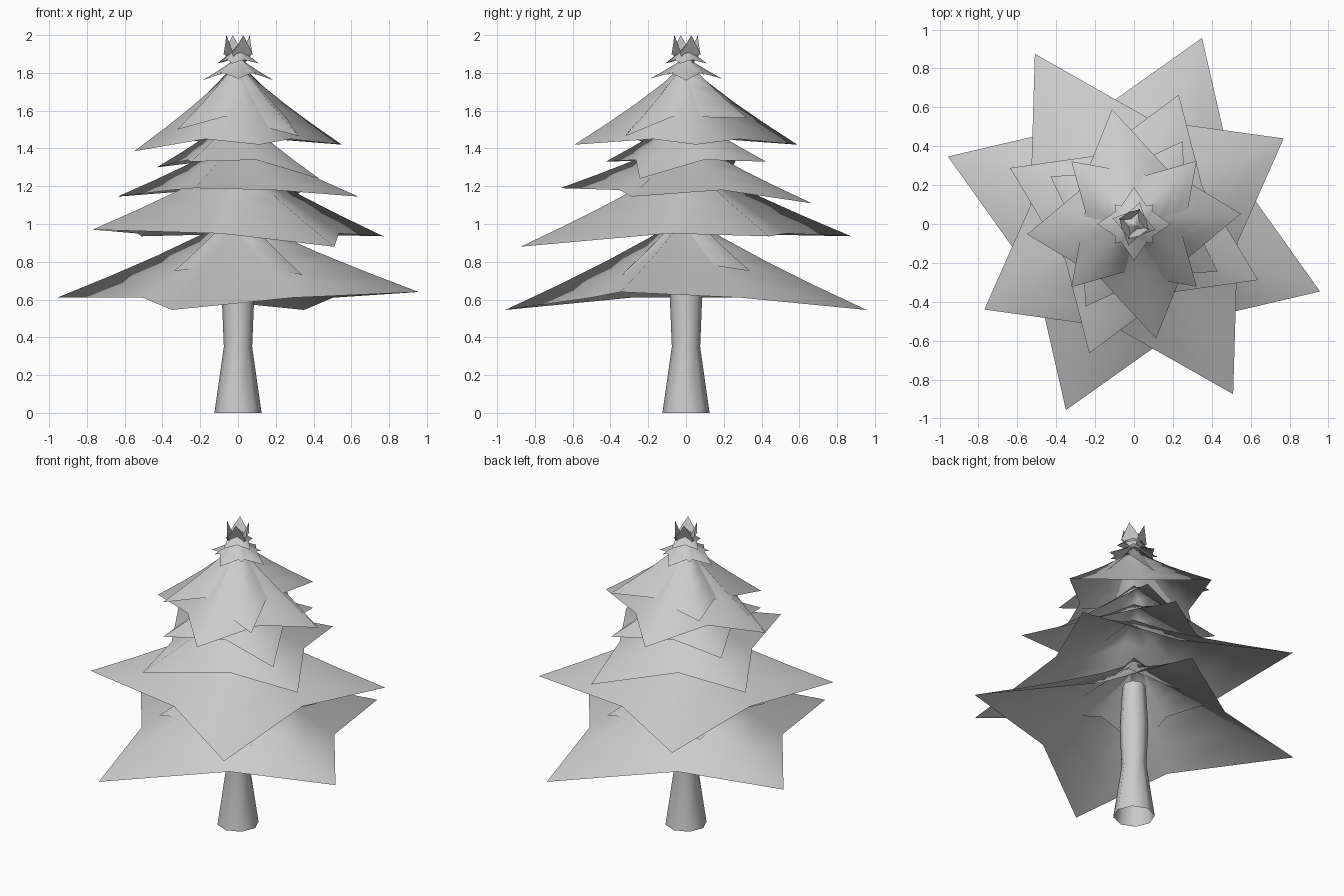
import bpy, bmesh, math
from mathutils import Vector

cube = bpy.data.objects.get("Cube")
if cube:
    bpy.data.objects.remove(cube, do_unlink=True)

grey = bpy.data.materials.new("light_grey")
grey.use_nodes = True
grey.diffuse_color = (0.6, 0.6, 0.6, 1)
grey.node_tree.nodes["Principled BSDF"].inputs["Base Color"].default_value = (0.6, 0.6, 0.6, 1)


def make_object(name, bm):
    bmesh.ops.recalc_face_normals(bm, faces=bm.faces)
    # canopy sheets face outward and upward
    if sum(f.normal.z * f.calc_area() for f in bm.faces) < -1e-4:
        bmesh.ops.reverse_faces(bm, faces=bm.faces)
    for f in bm.faces:
        f.smooth = True
    mesh = bpy.data.meshes.new(name)
    bm.to_mesh(mesh)
    bm.free()
    mesh.materials.append(grey)
    obj = bpy.data.objects.new(name, mesh)
    bpy.context.collection.objects.link(obj)
    return obj


def loft(bm, rings):
    count = len(rings[0])
    for a, b in zip(rings, rings[1:]):
        for i in range(count):
            j = (i + 1) % count
            bm.faces.new((a[i], a[j], b[j], b[i]))


def branch_tier(name, tip_a, tip_b, tip_heights, valley_z, apex, twist=5, pinch=0.57):
    """Four-pointed drooping sheet; tips run clockwise a, b, -a, -b."""
    xy = [Vector(tip_a), Vector(tip_b), -Vector(tip_a), -Vector(tip_b)]
    rim = []
    for i in range(4):
        p, q = xy[i], xy[(i + 1) % 4]
        rim.append((p, tip_heights[i]))
        radius = pinch * (p.length + q.length) / 2
        mid = (p.normalized() + q.normalized()).normalized() * radius
        c, s = math.cos(math.radians(twist)), math.sin(math.radians(twist))
        rim.append((Vector((mid.x * c - mid.y * s, mid.x * s + mid.y * c)), valley_z))
    bm = bmesh.new()
    rings = []
    for s in (1, 0.7, 0.45, 0.2):
        drop = s ** 0.85
        rings.append([bm.verts.new((p.x * s, p.y * s, apex + (z - apex) * drop)) for p, z in rim])
    loft(bm, rings)
    top = bm.verts.new((0, 0, apex))
    last = rings[-1]
    for i in range(8):
        bm.faces.new((last[i], last[(i + 1) % 8], top))
    return make_object(name, bm)


# Trunk: flared eight-sided open tube
bm = bmesh.new()
trunk_rings = []
for radius, z in ((0.125, 0), (0.075, 0.35), (0.086, 0.62), (0.07, 0.9)):
    trunk_rings.append([bm.verts.new((radius * math.cos(math.tau * i / 8),
                                      radius * math.sin(math.tau * i / 8), z)) for i in range(8)])
loft(bm, trunk_rings)
make_object("trunk", bm)

# Branch tiers from the ground up
branch_tier("lowest_branches", (0.35, 0.957), (0.957, -0.347),
            (0.545, 0.64, 0.545, 0.61), 0.61, 1.06)
branch_tier("lowest_inner_branches", (0.34, 0.34), (0.34, -0.34),
            (0.75, 0.73, 0.75, 0.77), 0.8, 1.1)
branch_tier("low_branches", (-0.51, 0.875), (0.77, 0.44),
            (0.935, 0.935, 0.88, 0.97), 0.95, 1.36)
branch_tier("middle_branches", (0.23, 0.665), (0.638, -0.288),
            (1.11, 1.145, 1.19, 1.145), 1.18, 1.47)
branch_tier("middle_inner_branches", (0.25, 0.425), (0.43, -0.245),
            (1.33, 1.24, 1.33, 1.3), 1.34, 1.6)
branch_tier("high_branches", (-0.113, 0.59), (0.55, 0.053),
            (1.42, 1.42, 1.42, 1.385), 1.45, 1.86)
branch_tier("upper_branches", (0.322, 0.325), (0.322, -0.322),
            (1.56, 1.465, 1.5, 1.545), 1.57, 1.88, twist=-15)

# Small tufts below the tip
branch_tier("crown_lower_tuft", (0, 0.19), (0.19, 0),
            (1.77, 1.76, 1.77, 1.76), 1.8, 1.89, 0)
branch_tier("crown_middle_tuft", (0.1, 0.1), (0.1, -0.1),
            (1.79, 1.79, 1.79, 1.79), 1.82, 1.9, 0)
branch_tier("crown_upper_tuft", (0.03, 0.11), (0.11, -0.03),
            (1.85, 1.85, 1.85, 1.85), 1.87, 1.95, 0)

# Upturned petals that form the tip
bm = bmesh.new()
for k in range(4):
    angle = math.radians(25 + 90 * k)
    out = Vector((math.cos(angle), math.sin(angle), 0))
    side = Vector((-out.y, out.x, 0))
    corners = (Vector((0, 0, 1.84)),
               out * 0.055 + side * 0.06 + Vector((0, 0, 1.9)),
               out * 0.068 + Vector((0, 0, 2.0)),
               out * 0.055 - side * 0.06 + Vector((0, 0, 1.9)))
    bm.faces.new([bm.verts.new(c) for c in corners])
make_object("tip_petals", bm)
